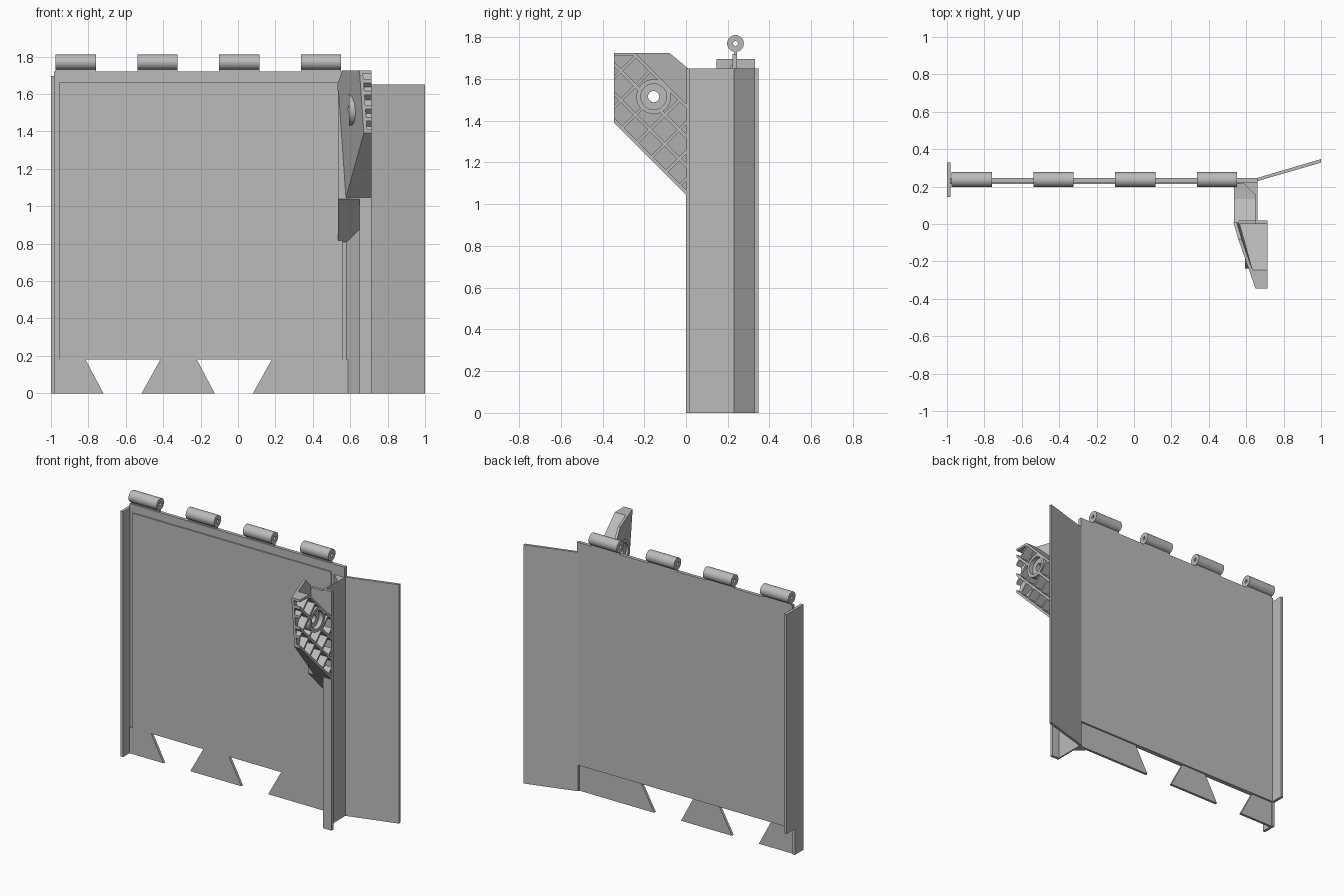
import bpy, bmesh, math
from mathutils import Vector

if "Cube" in bpy.data.objects:
    bpy.data.objects.remove(bpy.data.objects["Cube"], do_unlink=True)

grey = bpy.data.materials.new("plain grey")
grey.use_nodes = True
grey.diffuse_color = (0.5, 0.5, 0.5, 1)
grey.node_tree.nodes["Principled BSDF"].inputs["Base Color"].default_value = (0.5, 0.5, 0.5, 1)


def finish(name, bm):
    bmesh.ops.recalc_face_normals(bm, faces=bm.faces)
    mesh = bpy.data.meshes.new(name)
    bm.to_mesh(mesh)
    bm.free()
    mesh.materials.append(grey)
    ob = bpy.data.objects.new(name, mesh)
    bpy.context.collection.objects.link(ob)
    return ob


def loft(bm, a, b):
    """Close two matching outlines into a solid."""
    va, vb = [bm.verts.new(p) for p in a], [bm.verts.new(p) for p in b]
    bm.faces.new(va)
    bm.faces.new(vb)
    for i in range(len(va)):
        j = (i + 1) % len(va)
        bm.faces.new((va[i], va[j], vb[j], vb[i]))


def prism(name, a, b):
    bm = bmesh.new()
    loft(bm, a, b)
    return finish(name, bm)


def box(name, x0, x1, y0, y1, z0, z1):
    return column(name, [(x0, y0), (x1, y0), (x1, y1), (x0, y1)], z0, z1)


def column(name, plan, z0, z1):
    return prism(name, [(x, y, z0) for x, y in plan], [(x, y, z1) for x, y in plan])


def tube(name, x0, x1, y, z, outer, inner, n=32):
    """Hollow cylinder along x, with open bore."""
    bm = bmesh.new()
    rings = []
    for x, r in ((x0, outer), (x1, outer), (x1, inner), (x0, inner)):
        rings.append([bm.verts.new((x, y + r * math.cos(math.tau * i / n),
                                    z + r * math.sin(math.tau * i / n))) for i in range(n)])
    for k in range(4):
        a, b = rings[k], rings[(k + 1) % 4]
        for i in range(n):
            j = (i + 1) % n
            bm.faces.new((a[i], a[j], b[j], b[i]))
    ob = finish(name, bm)
    bpy.ops.object.select_all(action="DESELECT")
    ob.select_set(True)
    bpy.context.view_layer.objects.active = ob
    bpy.ops.object.shade_smooth_by_angle(angle=math.radians(35))
    return ob


# Main panel, with a thinner toothed lower edge
STEP = 0.18
box("panel", -0.985, 0.66, 0.222, 0.245, STEP, 1.72)
box("panel_front_skin", -0.955, 0.56, 0.213, 0.222, STEP, 1.665)
teeth = [(-0.985, -0.815, -0.985, -0.72), (-0.415, -0.22, -0.515, -0.125), (0.18, 0.66, 0.08, 0.66)]
for i, (t0, t1, b0, b1) in enumerate(teeth):
    edge = [(b0, 0), (b1, 0), (t1, STEP), (t0, STEP)]
    prism(f"lower_tooth_{i + 1}", [(x, 0.215, z) for x, z in edge], [(x, 0.233, z) for x, z in edge])

# Right edge strip, its rear half stopping at the step
box("right_strip_front", -1, -0.98, 0.145, 0.24, 0, 1.695)
box("right_strip_rear", -1, -0.98, 0.24, 0.33, STEP, 1.695)

# Left channel: web, corner fillet, front flange and angled wing
TOP = 1.65
column("channel_web", [(0.65, 0), (0.66, 0), (0.66, 0.24), (0.65, 0.24)], 0, TOP)
column("channel_fillet", [(0.58, 0.222), (0.65, 0.155), (0.655, 0.222)], 0, TOP)
box("channel_flange", 0.65, 0.715, 0, 0.02, 0, TOP)
column("wing", [(0.655, 0.228), (1, 0.328), (1, 0.347), (0.655, 0.245)], 0, TOP)

# Hinge knuckles along the top
for i in range(4):
    x = -0.975 + i * 0.437
    tube(f"hinge_knuckle_{i + 1}", x, x + 0.215, 0.237, 1.77, 0.04, 0.012)
    box(f"hinge_leaf_{i + 1}", x, x + 0.215, 0.23, 0.245, 1.70, 1.74)

# Arm joining the bracket to the panel
arm = [(0.03, 1.01), (0.22, 0.81), (0.22, 1.38), (0.135, 1.53), (0.0, 1.62), (0.0, 1.04)]
prism("bracket_arm", [(0.535, y, z) for y, z in arm], [(0.652, y, z) for y, z in arm])

# Bracket: sloping inner wall carrying a lattice of ribs
OUT = 0.715
FRONT, HIGH, LOW, RIM = -0.345, 1.725, 1.045, 1.48


def inner(y, z):
    return 0.525 + 0.07 * (1.64 - z) + 0.348 * (0.03 - y)


def wedge(bm, poly, depth=None):
    """Solid over a yz outline, from the inner wall to the outer plane."""
    loft(bm, [(inner(y, z), y, z) for y, z in poly],
         [(inner(y, z) + depth if depth else OUT, y, z) for y, z in poly])


def clip(poly, normal, limit):
    """Keep the part of a convex outline where normal . p <= limit."""
    n, out = Vector(normal), []
    for i, a in enumerate(poly):
        b = poly[(i + 1) % len(poly)]
        da, db = n.dot(a) - limit, n.dot(b) - limit
        if da <= 0:
            out.append(a)
        if da * db < 0:
            out.append(a + (b - a) * (da / (da - db)))
    return out


wall = [(FRONT, HIGH), (-0.08, HIGH), (0.01, TOP), (0.02, 1.025), (FRONT, 1.395)]
bm = bmesh.new()
wedge(bm, wall, 0.018)
wall_ob = finish("bracket_wall", bm)

PIVOT = Vector((-0.155, 1.515))
cutter = tube("pivot_cutter", 0.4, 0.9, *PIVOT, 0.027, 0)
bm = bmesh.new()
circle = [(PIVOT.x + 0.027 * math.cos(math.tau * i / 24),
           PIVOT.y + 0.027 * math.sin(math.tau * i / 24)) for i in range(24)]
loft(bm, [(0.4, y, z) for y, z in circle], [(0.9, y, z) for y, z in circle])
bpy.data.objects.remove(cutter, do_unlink=True)
cutter = finish("pivot_cutter", bm)
cut = wall_ob.modifiers.new("pivot hole", "BOOLEAN")
cut.operation, cut.object, cut.solver = "DIFFERENCE", cutter, "EXACT"
bpy.context.view_layer.objects.active = wall_ob
bpy.ops.object.modifier_apply(modifier=cut.name)
bpy.data.objects.remove(cutter, do_unlink=True)

# Pivot boss with an open cup
tube("pivot_boss", inner(*PIVOT) - 0.005, OUT, *PIVOT, 0.083, 0.062)
tube("pivot_floor", inner(*PIVOT) + 0.01, OUT - 0.03, *PIVOT, 0.063, 0.027)

# Ribs: two diagonal families plus a rim, cut short around the boss
bm = bmesh.new()
R = math.sqrt(0.5)


def rib(direction, offset, half):
    d = Vector(direction)
    n = Vector((-d.y, d.x))
    if n.y < 0:
        n = -n
    mid = n * offset + d * PIVOT.dot(d)
    gap = offset - n.dot(PIVOT)
    stop = math.sqrt(max(0, 0.072 ** 2 - gap ** 2))
    strip = [mid + d * s + n * t for s, t in ((-1, -half), (1, -half), (1, half), (-1, half))]
    parts = [strip]
    if stop:
        along = d.dot(PIVOT)
        parts = [clip(strip, d, along - stop), clip(strip, -d, -along - stop)]
    for p in parts:
        for normal, limit in (((-1, 0), -FRONT), ((1, 0), 0), ((0, 1), HIGH),
                              ((R, R), RIM * R), ((-R, -R), -LOW * R)):
            p = clip(p, normal, limit)
        if len(p) > 2:
            wedge(bm, p)


for c in (LOW + 0.012, 1.185, 1.325, RIM - 0.01):
    rib((R, -R), c * R, 0.008)
for d in (1.12, 1.25, 1.39, 1.53, 1.67, 1.81, 1.95):
    rib((R, R), d * R, 0.007)
rib((0, 1), FRONT + 0.008, 0.008)
rib((0, 1), -0.008, 0.008)
rib((1, 0), HIGH - 0.008, 0.008)
finish("bracket_ribs", bm)

# Bracket closing plate against the flange
box("bracket_back", 0.56, OUT, 0.0, 0.018, 1.045, 1.64)
